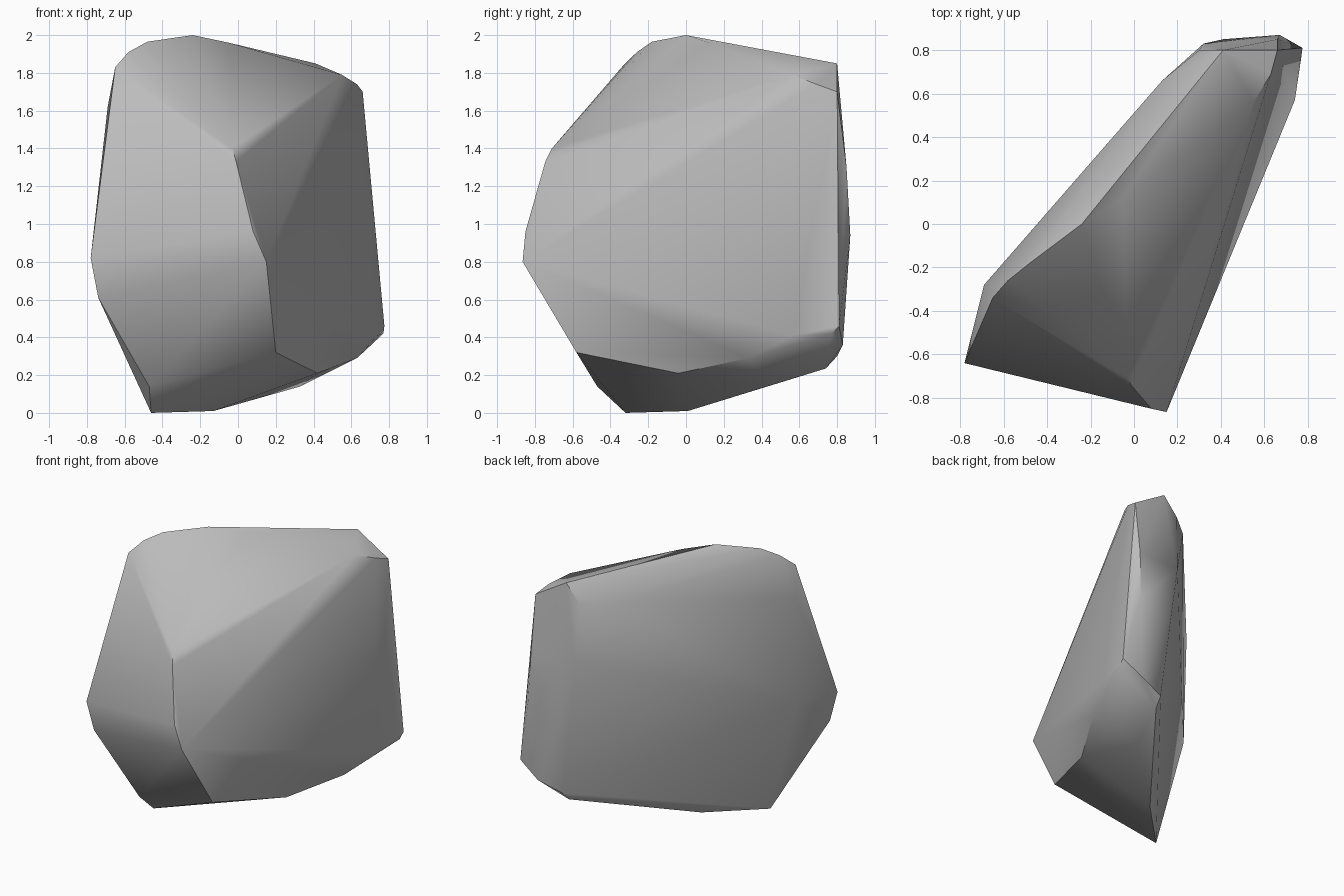
import bpy, bmesh, math

cube = bpy.data.objects.get("Cube")
if cube:
    bpy.data.objects.remove(cube, do_unlink=True)

# Stone colour
stone = bpy.data.materials.new("stone grey")
stone.use_nodes = True
grey = (0.5, 0.5, 0.5, 1)
stone.diffuse_color = grey
stone.node_tree.nodes["Principled BSDF"].inputs["Base Color"].default_value = grey

# Corners of the rock, grouped by the edge they follow
front_ridge = [(-.03, -.71, 1.4), (-.01, -.745, 1.33), (.08, -.85, .96),
               (.15, -.865, .8), (.2, -.58, .32)]
lower_rim = [(.42, -.04, .21), (.63, .33, .29), (.74, .57, .41),
             (.77, .77, .42), (.775, .81, .46)]
crown = [(.66, .8, 1.7), (.63, .69, 1.74), (.55, .56, 1.79), (.41, .8, 1.85),
         (-.05, .12, 1.96), (-.24, 0, 2), (-.48, -.18, 1.965),
         (-.58, -.26, 1.91), (-.65, -.34, 1.83)]
left_side = [(-.69, -.28, 1.62), (-.78, -.64, .82), (-.74, -.61, .61),
             (-.69, -.31, .85), (-.47, -.47, .14)]
base = [(-.46, -.32, 0), (-.13, .01, .01), (.33, .43, .14), (.43, .74, .235)]
back = [(.13, .66, 1.72), (.3, .8, 1.72), (.32, .83, 1.3), (.41, .85, .9),
        (.67, .87, .94), (.66, .85, 1.3), (.44, .8, .3), (.62, .83, .36)]

# Wrap the corners in a faceted shell
bm = bmesh.new()
for corner in front_ridge + lower_rim + crown + left_side + base + back:
    bm.verts.new(corner)
hull = bmesh.ops.convex_hull(bm, input=bm.verts)
loose = {v for v in hull["geom_interior"] + hull["geom_unused"]
         if isinstance(v, bmesh.types.BMVert)}
bmesh.ops.delete(bm, geom=list(loose), context='VERTS')
bmesh.ops.recalc_face_normals(bm, faces=bm.faces)
mesh = bpy.data.meshes.new("rock")
bm.to_mesh(mesh)
bm.free()
mesh.materials.append(stone)

rock = bpy.data.objects.new("rock", mesh)
bpy.context.collection.objects.link(rock)

# Soft faces with crisp main ridges
bpy.context.view_layer.objects.active = rock
rock.select_set(True)
bpy.ops.object.shade_smooth_by_angle(angle=math.radians(40))
